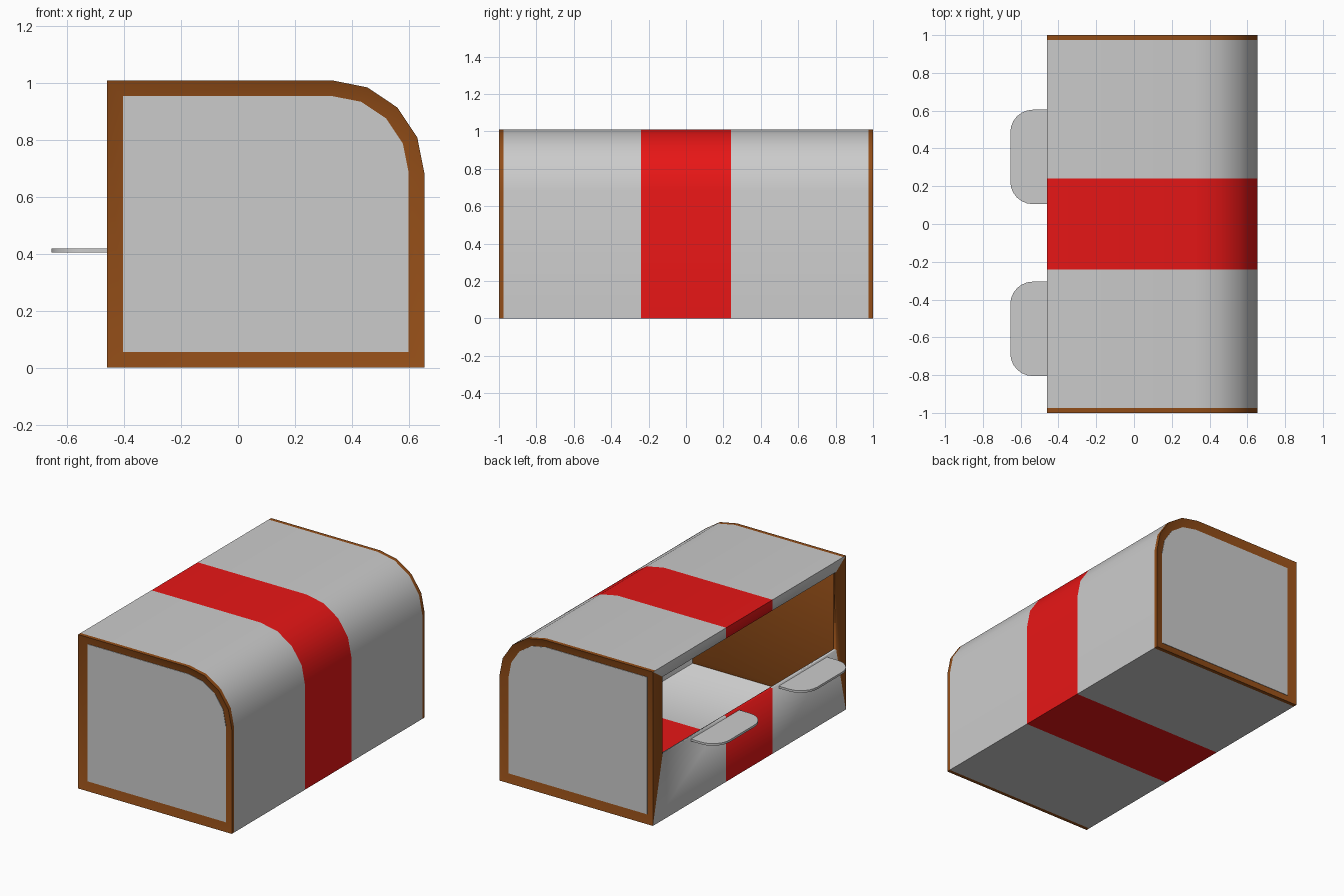
import bpy, bmesh
from math import sin, cos, pi

if "Cube" in bpy.data.objects:
    bpy.data.objects.remove(bpy.data.objects["Cube"])

def material(name, rgb):
    m = bpy.data.materials.new(name)
    m.diffuse_color = (*rgb, 1)
    m.use_nodes = True
    m.node_tree.nodes["Principled BSDF"].inputs["Base Color"].default_value = m.diffuse_color
    return m

GREY = material("grey", (0.8, 0.8, 0.8))
RED = material("red", (0.8, 0.008, 0.008))
BROWN = material("brown", (0.29, 0.075, 0.009))

def finish(bm, name, mats=()):
    me = bpy.data.meshes.new(name)
    bm.to_mesh(me)
    bm.free()
    for m in mats:
        me.materials.append(m)
    ob = bpy.data.objects.new(name, me)
    bpy.context.collection.objects.link(ob)
    return ob

def smooth(ob):
    bpy.ops.object.select_all(action='DESELECT')
    ob.select_set(True)
    bpy.context.view_layer.objects.active = ob
    bpy.ops.object.shade_smooth_by_angle(angle=pi / 6)

def profile(d=0.0):
    """Cross-section (x, z) with one rounded upper corner, shrunk by d."""
    r = 0.325 - d
    arc = [(0.33 + r * cos(i * pi / 8), 0.685 + r * sin(i * pi / 8)) for i in range(5)]
    return [(-0.46 + d, d), (0.655 - d, d)] + arc + [(-0.46 + d, 1.01 - d)]

def prism(name, pts, depth):
    """Solid from a flat outline pushed along a vector."""
    bm = bmesh.new()
    f = bm.faces.new([bm.verts.new(p) for p in pts])
    ext = bmesh.ops.extrude_face_region(bm, geom=[f])
    bmesh.ops.translate(bm, vec=depth, verts=[v for v in ext["geom"] if isinstance(v, bmesh.types.BMVert)])
    bmesh.ops.recalc_face_normals(bm, faces=bm.faces[:])
    return finish(bm, name)

# Booth shell: floor, back wall and roof in coloured bands
YS = [-1, -0.975, -0.24, 0.24, 0.975, 1]
BANDS = [2, 0, 1, 0, 2]          # 0 grey, 1 red, 2 brown
bm = bmesh.new()
rings = [[bm.verts.new((x, y, z)) for x, z in profile()] for y in YS]

def face(verts, mat):
    f = bm.faces.new(verts)
    f.material_index = mat
    return f

for a, b, mat in zip(rings, rings[1:], BANDS):
    for i in range(len(a) - 1):
        face([a[i], a[i + 1], b[i + 1], b[i]], mat)

# Serving side: lower wall, upper strip and brown side pieces around the opening
rows = {}
for k, z in ((0, 0.43), (-1, 0.94)):
    row = [bm.verts.new((-0.46, y, z)) for y in (-0.9, -0.24, 0.24, 0.9)]
    rows[k] = row
    edge = [r[k] for r in rings]
    face([edge[0], edge[1], edge[2], row[1], row[0]], 0)
    face([edge[2], edge[3], row[2], row[1]], 1)
    face([edge[3], edge[4], edge[5], row[3], row[2]], 0)
for ring, j in ((rings[0], 0), (rings[-1], -1)):
    face([ring[0], rows[0][j], rows[-1][j], ring[-1]], 2)

# End walls with a recessed centre
caps = [face(rings[0], 2), face(rings[-1], 2)]
bmesh.ops.recalc_face_normals(bm, faces=bm.faces[:])
if caps[0].normal.y > 0:
    bmesh.ops.reverse_faces(bm, faces=bm.faces[:])
bmesh.ops.inset_individual(bm, faces=caps, thickness=0.055, use_even_offset=True)
bmesh.ops.translate(bm, vec=(0, 0.02, 0), verts=caps[0].verts[:])
bmesh.ops.translate(bm, vec=(0, -0.02, 0), verts=caps[1].verts[:])
shell = finish(bm, "booth_shell", (GREY, RED, BROWN))
smooth(shell)
sol = shell.modifiers.new("wall_thickness", 'SOLIDIFY')
sol.thickness = 0.02
sol.offset = -1
sol.use_even_offset = True

# Grey panels set in the end frames
for side, s in (("front", -1), ("back", 1)):
    prism(side + "_panel", [(x, s * 0.979, z) for x, z in profile(0.055)], (0, s * 0.004, 0))

# Two rounded counter shelves
R = 0.12
for n, y in enumerate((-0.555, 0.355)):
    pts = [(-0.44, y + 0.25), (-0.44, y - 0.25)]
    for sy, order in ((-1, range(7)), (1, range(6, -1, -1))):
        for i in order:
            t = i * pi / 12
            pts.append((-0.655 + R - R * sin(t), y + sy * (0.25 - R + R * cos(t))))
    shelf = prism(f"counter_shelf_{n + 1}", [(px, py, 0.405) for px, py in pts], (0, 0, 0.014))
    smooth(shelf)
